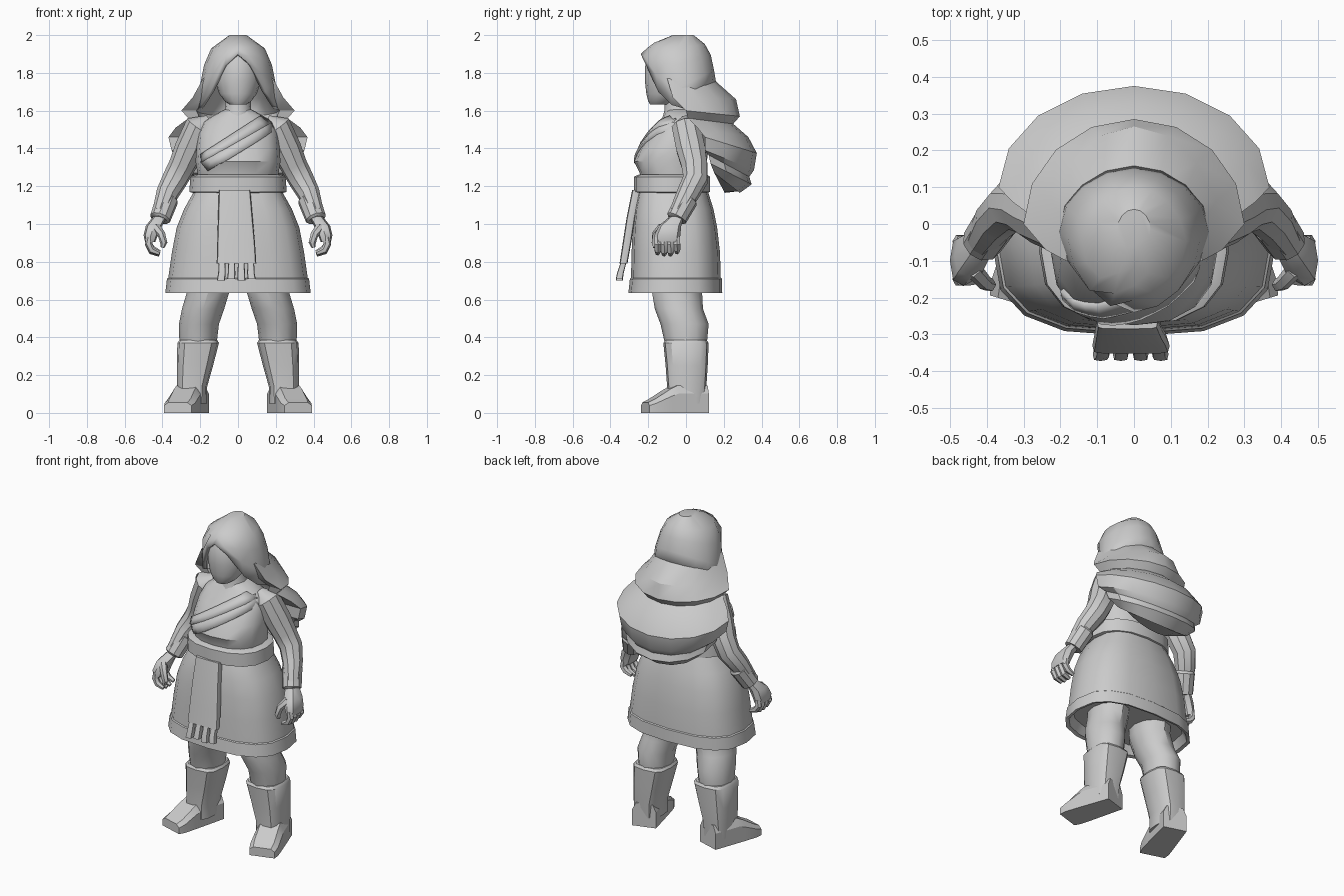
import bpy, bmesh, math
from mathutils import Vector
from mathutils.bvhtree import BVHTree

if "Cube" in bpy.data.objects:
    bpy.data.objects.remove(bpy.data.objects["Cube"])


def finish(name, bm, mirror=False, solid=0, angle=35):
    bmesh.ops.recalc_face_normals(bm, faces=bm.faces)
    me = bpy.data.meshes.new(name)
    bm.to_mesh(me)
    bm.free()
    ob = bpy.data.objects.new(name, me)
    bpy.context.collection.objects.link(ob)
    bpy.ops.object.select_all(action='DESELECT')
    ob.select_set(True)
    bpy.context.view_layer.objects.active = ob
    bpy.ops.object.shade_smooth_by_angle(angle=math.radians(angle))
    if solid:
        m = ob.modifiers.new("thickness", 'SOLIDIFY')
        m.thickness = solid
        m.offset = -1
    if mirror:
        ob.modifiers.new("mirror", 'MIRROR')
    return ob


def skin(rings, caps=(True, True)):
    """Join closed rings of points into one surface."""
    bm = bmesh.new()
    vs = [[bm.verts.new(p) for p in r] for r in rings]
    n = len(vs[0])
    for a, b in zip(vs, vs[1:]):
        for i in range(n):
            j = (i + 1) % n
            bm.faces.new((a[i], a[j], b[j], b[i]))
    if caps[0]:
        bm.faces.new(vs[0])
    if caps[1]:
        bm.faces.new(vs[-1])
    return bm


def sgn(v, p):
    return math.copysign(abs(v) ** (2 / p), v)


def ring(z, cx, rx, yf, yb, n=12, p=2.0):
    """Level superellipse between front yf and back yb."""
    cy, ry = (yf + yb) / 2, (yb - yf) / 2
    out = []
    for i in range(n):
        a = 2 * math.pi * i / n
        out.append((cx + rx * sgn(math.sin(a), p), cy - ry * sgn(math.cos(a), p), z))
    return out


def stack(name, rows, n=12, p=2.0, **kw):
    return finish(name, skin([ring(*r, n=n, p=p) for r in rows]), **kw)


def tube(name, pts, radii, n=8, **kw):
    pts = [Vector(p) for p in pts]
    rings = []
    for i, c in enumerate(pts):
        t = (pts[min(i + 1, len(pts) - 1)] - pts[max(i - 1, 0)]).normalized()
        u = t.cross(Vector((0, 1, 0.2))).normalized()
        v = t.cross(u)
        rings.append([c + radii[i] * (u * math.cos(k * math.tau / n) + v * math.sin(k * math.tau / n))
                      for k in range(n)])
    return finish(name, skin(rings), **kw)


def interp(table, z):
    for (z0, v0), (z1, v1) in zip(table, table[1:]):
        if z <= z1:
            return v0 + (v1 - v0) * max(0, (z - z0) / (z1 - z0))
    return table[-1][1]


# Head and neck
stack("head", [(1.632, 0, .045, -.19, -.08), (1.65, 0, .07, -.2, -.06), (1.69, 0, .1, -.21, 0),
               (1.76, 0, .122, -.218, .06), (1.86, 0, .125, -.215, .09), (1.93, 0, .09, -.17, .06)], n=16)
stack("neck", [(1.54, 0, .1, -.13, .07), (1.6, 0, .07, -.115, .05), (1.7, 0, .065, -.11, .04)])

# Torso with bust
torso = stack("torso", [(1.18, 0, .215, -.24, .11), (1.27, 0, .215, -.245, .11), (1.33, 0, .225, -.275, .11),
                        (1.40, 0, .22, -.245, .12), (1.48, 0, .212, -.19, .12), (1.54, 0, .185, -.14, .1),
                        (1.575, 0, .13, -.12, .08), (1.605, 0, .075, -.1, .06)], n=16, p=2.3)

# Diagonal shoulder drape, wrapped on the torso
bt = bmesh.new()
bt.from_mesh(torso.data)
tree = BVHTree.FromBMesh(bt)
for name, hi, lo, off in (("drape_lower", (.16, 1.56, -.2, 1.33), (.2, 1.5, -.16, 1.28), .014),
                          ("drape_upper", (.12, 1.575, -.2, 1.37), (.18, 1.54, -.195, 1.33), .02)):
    bm = bmesh.new()
    rows = []
    for i in range(11):
        t = i / 10
        row = []
        for k in range(3):
            e = [h + (l - h) * k / 2 for h, l in zip(hi, lo)]
            x, z = e[0] + (e[2] - e[0]) * t, e[1] + (e[3] - e[1]) * t
            hit = tree.ray_cast(Vector((x, -1, z)), Vector((0, 1, 0)))[0]
            row.append(bm.verts.new((x, (hit.y if hit else -.04) - off, z)))
        rows.append(row)
    for a, b in zip(rows, rows[1:]):
        for k in range(2):
            bm.faces.new((a[k], b[k], b[k + 1], a[k + 1]))
    finish(name, bm).modifiers.new("thickness", 'SOLIDIFY').thickness = .025
bt.free()

# Skirt with hem and recessed underside
stack("skirt", [(.69, 0, .34, -.26, .15), (.64, 0, .365, -.285, .175), (.635, 0, .385, -.305, .192),
                (.71, 0, .376, -.297, .19), (.715, 0, .369, -.291, .184), (.85, 0, .35, -.288, .18),
                (.98, 0, .325, -.282, .165), (1.08, 0, .285, -.272, .145), (1.16, 0, .24, -.255, .12),
                (1.2, 0, .22, -.24, .11)], n=16, p=2.7)
stack("belt", [(1.165, 0, .24, -.255, .115), (1.17, 0, .258, -.275, .128), (1.25, 0, .252, -.275, .128),
               (1.262, 0, .225, -.25, .11)], n=16, p=2.4)

# Hanging sash and tassels
stack("sash", [(.79, -.008, .105, -.352, -.31), (.9, -.01, .1, -.335, -.29), (1.03, -.014, .092, -.315, -.27),
               (1.18, -.018, .083, -.285, -.24)], n=12, p=6)
for i in range(4):
    x = -.085 + i * .051
    stack("tassel", [(.7 + .008 * (i % 2), x * 1.07, .021, -.372, -.335), (.74, x, .02, -.365, -.33),
                     (.8, x, .017, -.345, -.315)], n=8, p=4)

# Arms, cuffs, hands
tube("arm", [(.15, 0, 1.55), (.205, .0, 1.515), (.255, .025, 1.4), (.295, .045, 1.31), (.335, .05, 1.235),
             (.375, .01, 1.16), (.41, -.045, 1.06)], [.03, .078, .08, .072, .068, .06, .045], n=10, mirror=True)
tube("cuff", [(.372, .01, 1.14), (.375, .005, 1.13), (.412, -.05, 1.03), (.414, -.052, 1.025)],
     [.05, .06, .056, .045], n=10, mirror=True)
stack("palm", [(1.04, .412, .036, -.085, -.01), (.99, .445, .043, -.145, -.025), (.94, .462, .038, -.168, -.03),
               (.905, .465, .027, -.168, -.035)], n=8, p=2.6, mirror=True)
for i in range(4):
    y, d = -.15 + i * .034, .012 * (i == 3) + .006 * (i == 0)
    tube("finger", [(.467, y, .93), (.474, y, .895), (.455, y, .855 + d), (.415, y, .838 + d)],
         [.018, .02, .019, .012], n=6, mirror=True)
tube("thumb", [(.435, -.125, .985), (.405, -.16, .945), (.393, -.165, .9), (.4, -.165, .875)],
     [.024, .021, .019, .01], n=6, mirror=True)

# Legs and boots
stack("leg", [(.75, .15, .115, -.18, .1), (.64, .158, .112, -.18, .085), (.55, .185, .112, -.165, .09),
              (.47, .207, .106, -.135, .12), (.36, .212, .098, -.11, .11)], n=12, mirror=True)
stack("boot_shaft", [(.05, .243, .078, -.1, .1), (.14, .243, .08, -.1, .108), (.25, .228, .096, -.108, .115),
                     (.37, .211, .11, -.12, .12), (.385, .21, .1, -.11, .11)], n=12, p=3.2, mirror=True)
fwd, side = Vector((.29, -.957, 0)), Vector((.957, .29, 0))
up = Vector((0, 0, 1))
rings = []
for d, w, h in ((0, .072, .145), (.17, .08, .145), (.21, .082, .125), (.29, .084, .075), (.33, .076, .055)):
    c = Vector((.223, .1, 0)) + fwd * d
    rings.append([c - side * w, c + side * w, c + side * w + up * h * .7, c + side * w * .7 + up * h,
                  c - side * w * .7 + up * h, c - side * w + up * h * .7])
finish("boot_foot", skin(rings), mirror=True, angle=25)

# Hair cap with a parted, arched front opening
RX = [(1.58, .215), (1.66, .208), (1.76, .2), (1.9, .165), (1.965, .115), (2.0, .045)]
YF = [(1.58, -.17), (1.7, -.2), (1.8, -.215), (1.9, -.24), (1.955, -.18), (2.0, -.07)]
YB = [(1.6, .165), (1.76, .16), (1.9, .13), (1.96, .095), (2.0, .04)]
LOW = [1.9, 1.84, 1.70, 1.63, 1.61, 1.66, 1.7, 1.73, 1.74]
rings = []
for t in (0, .3, .6, .82, 1):
    r = []
    for i in range(16):
        zb = LOW[min(i, 16 - i)]
        z = zb + (2.0 - zb) * t
        yf, yb, a = interp(YF, z), interp(YB, z), i * math.tau / 16
        r.append((interp(RX, z) * math.sin(a), (yf + yb) / 2 - (yb - yf) / 2 * math.cos(a), z))
    rings.append(r)
finish("hair_cap", skin(rings, (False, True)), solid=.022)

# Long tiered hair: crescents of (half width, side y, back y, side z, back z, thickness)
TIERS = [(.185, -.10, .13, 1.77, 1.78, .05), (.24, -.07, .265, 1.67, 1.66, .07), (.3, 0, .285, 1.6, 1.57, .08),
         (.262, .01, .25, 1.56, 1.53, .06), (.33, .06, .33, 1.51, 1.46, .1), (.368, .1, .375, 1.46, 1.375, .13),
         (.352, .1, .36, 1.39, 1.285, .14), (.31, .12, .335, 1.365, 1.25, .13), (.3, .13, .348, 1.32, 1.21, .13),
         (.24, .15, .285, 1.27, 1.165, .08)]
rings = []
for w, ys, yb, zs, zb, t in TIERS:
    r = []
    for inset, order in ((0, range(-4, 5)), (t, range(4, -5, -1))):
        for k in order:
            s, c = math.sin(k * math.pi / 8), math.cos(k * math.pi / 8)
            r.append(((w - inset) * s, ys + max(yb - ys - inset, .02) * c, zs + (zb - zs) * c))
    rings.append(r)
finish("long_hair", skin(rings), angle=30)
